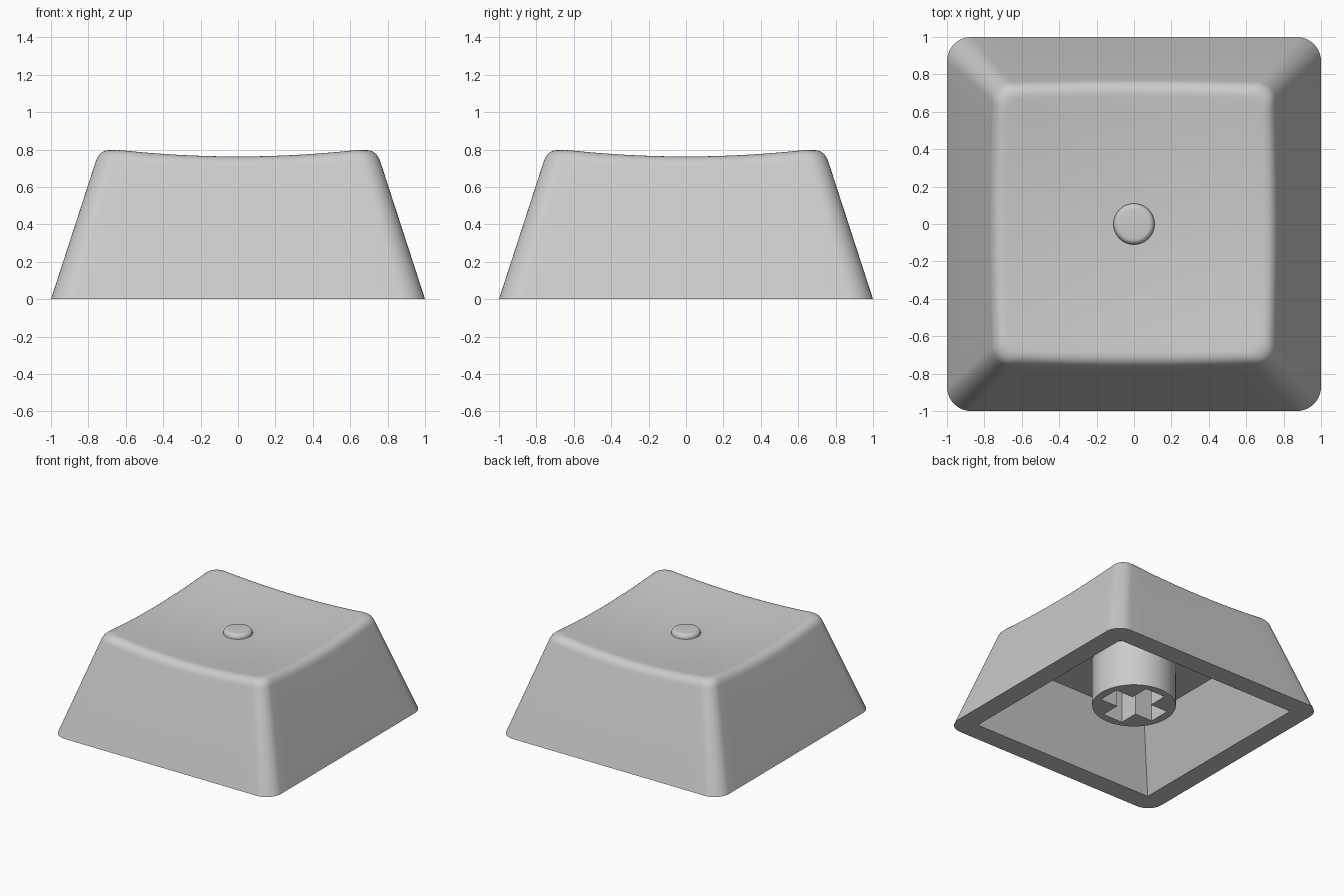
import bpy, bmesh, math
from mathutils import Vector

if "Cube" in bpy.data.objects:
    bpy.data.objects.remove(bpy.data.objects["Cube"])

TAPER = 0.325           # inward lean of the walls per unit height

grey = bpy.data.materials.new("grey plastic")
grey.diffuse_color = (0.6, 0.6, 0.6, 1)
grey.use_nodes = True
grey.node_tree.nodes["Principled BSDF"].inputs["Base Color"].default_value = grey.diffuse_color


def dish(x, y):
    """Height of the scooped top."""
    return 0.72 + 0.09 * (x * x + y * y)


def outline(half, r, corner=10, side=14):
    """Rounded square, counter-clockwise, with points along the sides."""
    pts = []
    for q in range(4):
        a0 = q * math.pi / 2
        c = Vector((half - r, half - r)) if q == 0 else Vector(
            ((half - r) * (1 if q in (0, 3) else -1), (half - r) * (1 if q < 2 else -1)))
        for i in range(corner + 1):
            a = a0 + i / corner * math.pi / 2
            pts.append(c + r * Vector((math.cos(a), math.sin(a))))
        # straight run towards the next corner
        d = Vector((-math.sin(a0 + math.pi / 2 - math.pi / 2), math.cos(a0)))
        d = Vector((math.cos(a0 + math.pi), math.sin(a0 + math.pi)))
        for i in range(1, side):
            pts.append(pts[-1] + d * (2 * (half - r) / side))
    return pts


def make(name, rings, smooth=True):
    """Skin a stack of rings and close both ends."""
    bm = bmesh.new()
    loops = [[bm.verts.new(p) for p in ring] for ring in rings]
    n = len(loops[0])
    for a, b in zip(loops, loops[1:]):
        for i in range(n):
            j = (i + 1) % n
            bm.faces.new((a[i], a[j], b[j], b[i]))
    bm.faces.new(loops[0][::-1])
    bm.faces.new(loops[-1])
    bmesh.ops.recalc_face_normals(bm, faces=bm.faces)
    me = bpy.data.meshes.new(name)
    bm.to_mesh(me)
    bm.free()
    ob = bpy.data.objects.new(name, me)
    bpy.context.collection.objects.link(ob)
    me.materials.append(grey)
    if smooth:
        shade(ob)
    return ob


def select(ob):
    bpy.ops.object.select_all(action='DESELECT')
    bpy.context.view_layer.objects.active = ob
    ob.select_set(True)


def shade(ob):
    select(ob)
    bpy.ops.object.shade_smooth_by_angle(angle=math.radians(32))


def cut(ob, cutter):
    select(ob)
    m = ob.modifiers.new("cut", 'BOOLEAN')
    m.operation, m.solver, m.object = 'DIFFERENCE', 'EXACT', cutter
    bpy.ops.object.modifier_apply(modifier=m.name)
    bpy.data.objects.remove(cutter)
    shade(ob)


def flat_ring(pts, z):
    return [Vector((p[0], p[1], z)) for p in pts]


def square(h, z):
    return flat_ring([(-h, -h), (h, -h), (h, h), (-h, h)], z)


def circle(r, z, n=48):
    return [Vector((r * math.cos(math.tau * i / n), r * math.sin(math.tau * i / n), z))
            for i in range(n)]


# Cap shell: leaning walls, soft rim, scooped top
base = outline(1.0, 0.13)
top = []
for p in base:                       # where each wall line meets the dish
    z = 0.76
    for _ in range(12):
        s = 1 - TAPER * z
        z = dish(p.x * s, p.y * s)
    top.append(Vector((p.x * s, p.y * s, z)))
bottom = flat_ring(base, 0)
low = [t.lerp(b, 0.085) for t, b in zip(top, bottom)]
rim_in = [Vector((t.x * 0.91, t.y * 0.91, dish(t.x * 0.91, t.y * 0.91))) for t in top]
rings = [bottom, low]
for i in range(1, 8):
    u = i / 8
    rings.append([a * (1 - u) ** 2 + c * 2 * u * (1 - u) + b * u * u
                  for a, c, b in zip(low, top, rim_in)])
rings.append(rim_in)
for s in (0.85, 0.7, 0.55, 0.4, 0.25, 0.1, 0.02):
    rings.append([Vector((p.x * s, p.y * s, dish(p.x * s, p.y * s))) for p in rim_in])
cap = make("cap_shell", rings, smooth=False)
cut(cap, make("cavity_cutter", [square(0.835 + 0.05 * 0.43, -0.05), square(0.62, 0.5)], False))

# Stem underneath with a cross-shaped socket
stem = make("stem", [circle(0.315, 0.11), circle(0.315, 0.52)], smooth=False)
L, w = 0.25, 0.09
cross = [(w, -L), (w, -w), (L, -w), (L, w), (w, w), (w, L),
         (-w, L), (-w, w), (-L, w), (-L, -w), (-w, -w), (-w, -L)]
cut(stem, make("socket_cutter", [flat_ring(cross, 0.0), flat_ring(cross, 0.49)], False))

# Small raised button in the middle of the dish
profile = [(0.11, 0.70), (0.11, 0.728)]
profile += [(0.08 + 0.03 * math.cos(a), 0.728 + 0.03 * math.sin(a))
            for a in [math.radians(15 * k) for k in range(1, 7)]]
make("button", [circle(r, z) for r, z in profile])
